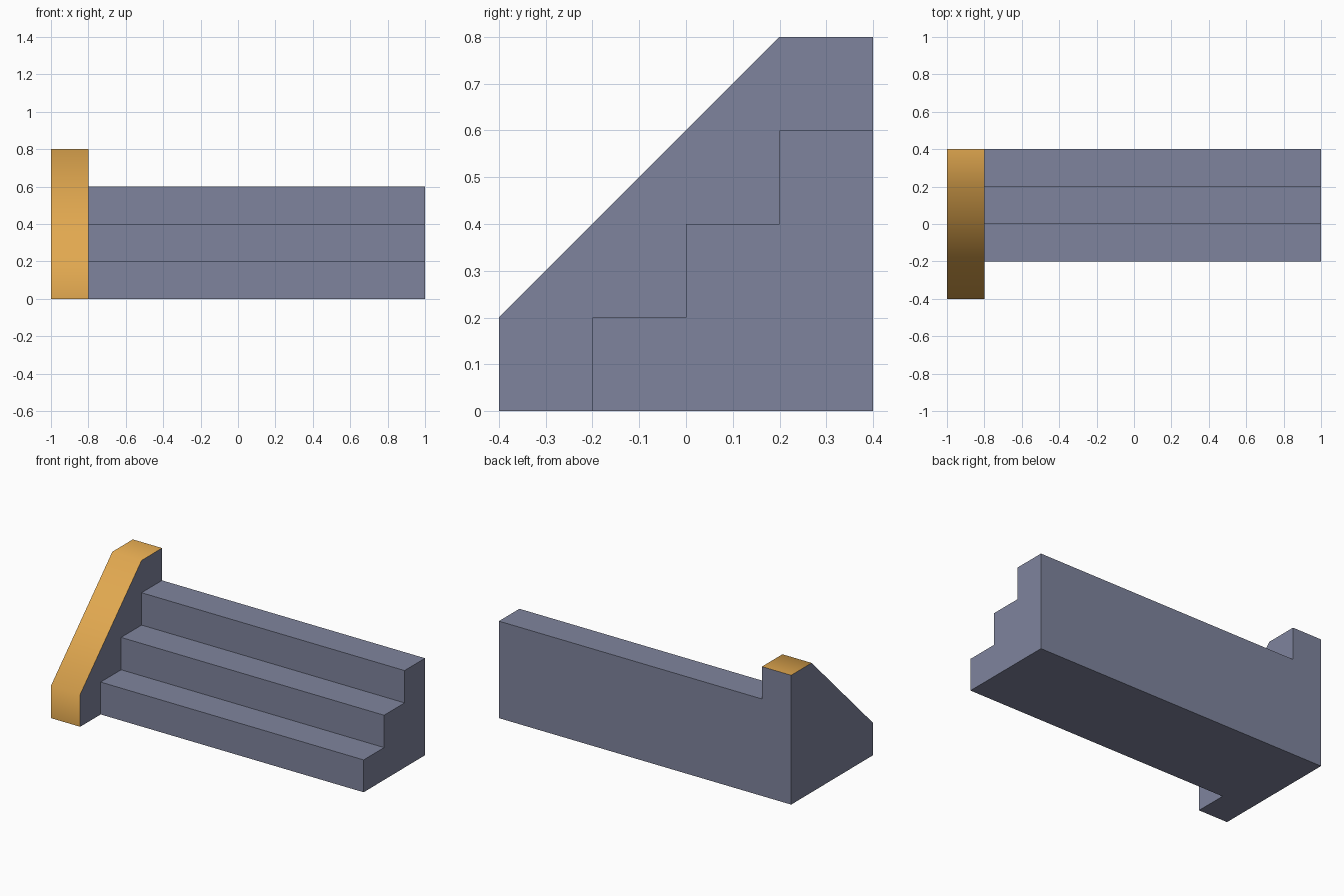
import bpy, bmesh, math

if "Cube" in bpy.data.objects:
    bpy.data.objects.remove(bpy.data.objects["Cube"])


def material(name, rgb):
    m = bpy.data.materials.new(name)
    m.diffuse_color = (*rgb, 1)
    m.use_nodes = True
    m.node_tree.nodes["Principled BSDF"].inputs["Base Color"].default_value = m.diffuse_color
    return m


stone = material("blue_grey_stone", (0.212, 0.231, 0.337))
trim = material("warm_orange_trim", (0.76, 0.395, 0.08))


def extrude_profile(name, profile, x0, x1, mats):
    """Solid made from a (y, z) side profile swept along x."""
    bm = bmesh.new()
    face = bm.faces.new([bm.verts.new((x0, y, z)) for y, z in profile])
    swept = bmesh.ops.extrude_face_region(bm, geom=[face], use_keep_orig=True)
    verts = [v for v in swept["geom"] if isinstance(v, bmesh.types.BMVert)]
    bmesh.ops.translate(bm, verts=verts, vec=(x1 - x0, 0, 0))
    bmesh.ops.recalc_face_normals(bm, faces=bm.faces)
    mesh = bpy.data.meshes.new(name)
    bm.to_mesh(mesh)
    bm.free()
    obj = bpy.data.objects.new(name, mesh)
    bpy.context.collection.objects.link(obj)
    for m in mats:
        mesh.materials.append(m)
    return obj


# Three steps, each 0.2 high and 0.2 deep
STEP = 0.2
outline = [(0.4, 0.0), (-0.2, 0.0)]
for i in range(3):
    y, z = -0.2 + i * STEP, (i + 1) * STEP
    outline += [(y, z), (min(y + STEP, 0.4), z)]
extrude_profile("steps", outline, -0.8, 1.0, [stone])

# Sloped side wall at the left end
wall = extrude_profile(
    "side_wall",
    [(0.4, 0), (-0.4, 0), (-0.4, 0.2), (0.2, 0.8), (0.4, 0.8)],
    -1.0, -0.8, [stone, trim])

# Front, slope and top of the wall form the trim strip
for p in wall.data.polygons:
    if p.normal.y < -0.1 or p.normal.z > 0.1:
        p.material_index = 1

# The strip is shaded smooth across its 45 degree bends
bpy.context.view_layer.objects.active = wall
wall.select_set(True)
bpy.ops.object.shade_smooth_by_angle(angle=math.radians(60))
